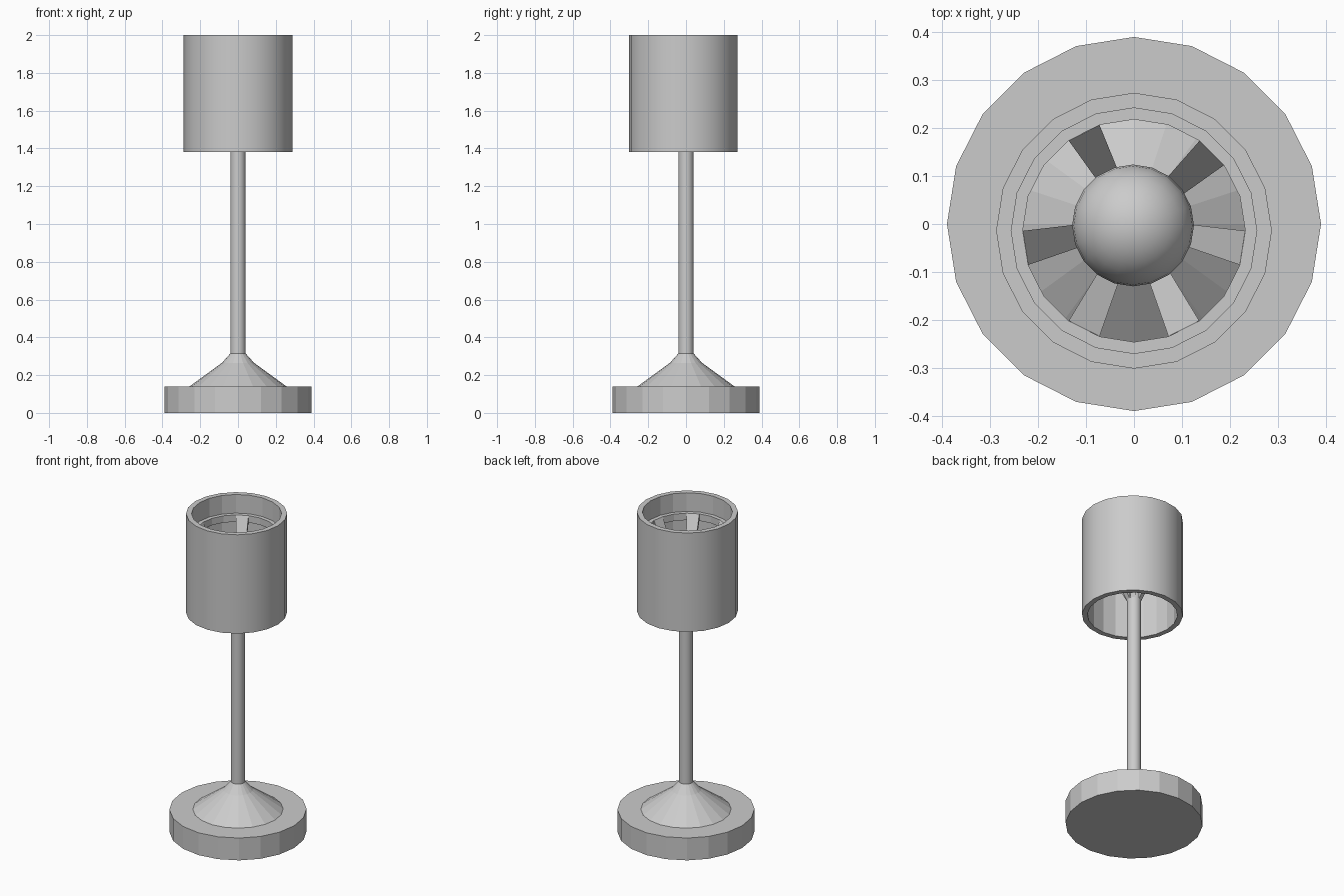
import bpy, bmesh
from math import sin, cos, pi, radians

if "Cube" in bpy.data.objects:
    bpy.data.objects.remove(bpy.data.objects["Cube"])

SIDES = 20
SHADE_Y = -0.014


def finish(name, bm, loc=(0, 0, 0)):
    bmesh.ops.recalc_face_normals(bm, faces=bm.faces)
    mesh = bpy.data.meshes.new(name)
    bm.to_mesh(mesh)
    bm.free()
    ob = bpy.data.objects.new(name, mesh)
    ob.location = loc
    bpy.context.collection.objects.link(ob)
    return ob


def lathe(name, profile, closed=False, smooth=(), loc=(0, 0, 0)):
    """Revolve (radius, z) points; open profiles get flat end caps."""
    bm = bmesh.new()
    rings = [[bm.verts.new((r * cos(2 * pi * i / SIDES), r * sin(2 * pi * i / SIDES), z))
              for i in range(SIDES)] for r, z in profile]
    n = len(rings)
    for k in range(n if closed else n - 1):
        a, b = rings[k], rings[(k + 1) % n]
        for i in range(SIDES):
            j = (i + 1) % SIDES
            f = bm.faces.new((a[i], a[j], b[j], b[i]))
            f.smooth = k in smooth
    if not closed:
        bm.faces.new(rings[0])
        bm.faces.new(rings[-1])
    # keep profile corners sharp where smooth bands meet flat ones
    for e in bm.edges:
        if abs(e.verts[0].co.z - e.verts[1].co.z) < 1e-6:
            e.smooth = False
    return finish(name, bm, loc)


# Foot: flat disc with a flared collar
lathe("base", [(0.39, 0), (0.39, 0.14), (0.257, 0.14), (0.085, 0.265), (0.04, 0.315)])

# Stem
lathe("pole", [(0.04, 0.31), (0.04, 1.58)], smooth=(0,))

# Open cylindrical shade with an inner ledge ring
lathe("shade", [(0.2875, 1.38), (0.2875, 2.0), (0.256, 2.0), (0.256, 1.883),
                (0.232, 1.883), (0.232, 1.84), (0.256, 1.84), (0.256, 1.38)],
      closed=True, smooth=(0,), loc=(0, SHADE_Y, 0))

# Bulb
bm = bmesh.new()
bmesh.ops.create_uvsphere(bm, u_segments=20, v_segments=14, radius=0.127)
for f in bm.faces:
    f.smooth = True
finish("bulb", bm, (-0.002, -0.003, 1.70))

# Sloping struts from the ledge ring down to the pole
bm = bmesh.new()
for deg in (45, 117, 189, 243, 297, 351):
    a = radians(deg)
    u, t = (cos(a), sin(a)), (-sin(a), cos(a))

    def section(r, half, z0, z1, cy):
        return [bm.verts.new((u[0] * r + t[0] * w, u[1] * r + t[1] * w + cy, z))
                for w, z in ((-half, z0), (half, z0), (half, z1), (-half, z1))]

    outer = section(0.229, 0.036, 1.84, 1.883, SHADE_Y)
    inner = section(0.03, 0.014, 1.45, 1.49, 0)
    bm.faces.new(outer)
    bm.faces.new(inner)
    for i in range(4):
        j = (i + 1) % 4
        bm.faces.new((outer[i], outer[j], inner[j], inner[i]))
finish("shade_struts", bm)
